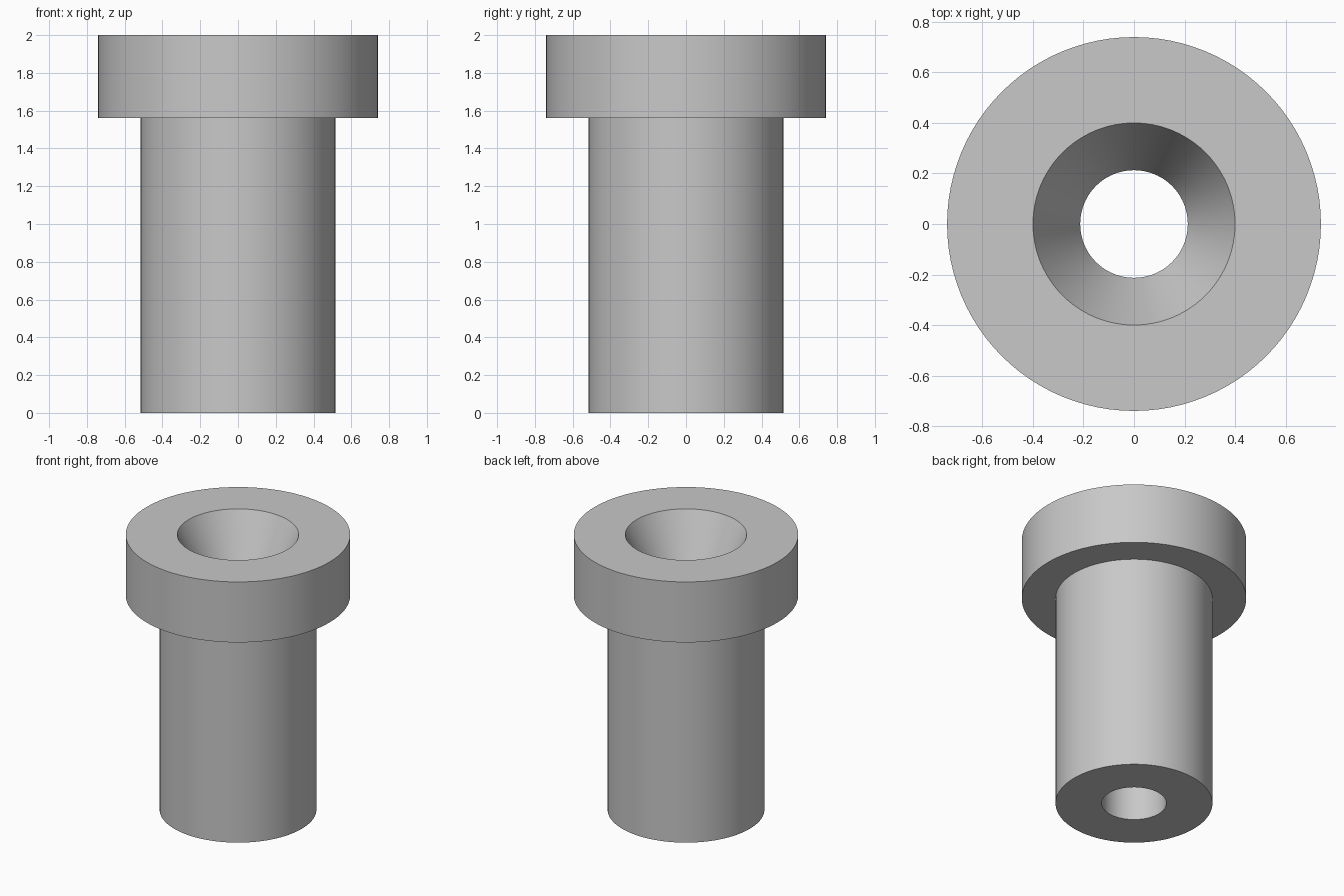
import bpy
import bmesh
import math

cube = bpy.data.objects.get("Cube")
if cube:
    bpy.data.objects.remove(cube, do_unlink=True)

# Dimensions
HEIGHT = 2.0
HEAD_RADIUS, HEAD_BOTTOM = 0.74, 1.56
SHANK_RADIUS = 0.517
BORE_RADIUS = 0.213
SINK_RADIUS, SINK_DEPTH = 0.4, 0.38
SEGMENTS = 96

# Plain grey metal
grey = bpy.data.materials.new("grey_metal")
grey.use_nodes = True
colour = (0.58, 0.58, 0.58, 1.0)
grey.diffuse_color = colour
grey.node_tree.nodes["Principled BSDF"].inputs["Base Color"].default_value = colour


def lathe(name, profile, material):
    """Revolve a closed (radius, height) profile around the z axis."""
    bm = bmesh.new()
    verts = [bm.verts.new((r, 0, z)) for r, z in profile]
    edges = [bm.edges.new((v, verts[(i + 1) % len(verts)])) for i, v in enumerate(verts)]
    bmesh.ops.spin(bm, geom=verts + edges, cent=(0, 0, 0), axis=(0, 0, 1),
                   angle=math.tau, steps=SEGMENTS, use_duplicate=False)
    bmesh.ops.remove_doubles(bm, verts=bm.verts, dist=0.0001)
    bmesh.ops.recalc_face_normals(bm, faces=bm.faces)
    mesh = bpy.data.meshes.new(name)
    bm.to_mesh(mesh)
    bm.free()
    mesh.materials.append(material)
    obj = bpy.data.objects.new(name, mesh)
    bpy.context.collection.objects.link(obj)
    bpy.ops.object.select_all(action='DESELECT')
    obj.select_set(True)
    bpy.context.view_layer.objects.active = obj
    bpy.ops.object.shade_smooth_by_angle(angle=math.radians(20))
    return obj


# Flanged bushing: shank, head, countersink and through bore
lathe("flanged_bushing", [
    (BORE_RADIUS, 0),
    (SHANK_RADIUS, 0),
    (SHANK_RADIUS, HEAD_BOTTOM),
    (HEAD_RADIUS, HEAD_BOTTOM),
    (HEAD_RADIUS, HEIGHT),
    (SINK_RADIUS, HEIGHT),
    (BORE_RADIUS, HEIGHT - SINK_DEPTH),
], grey)
